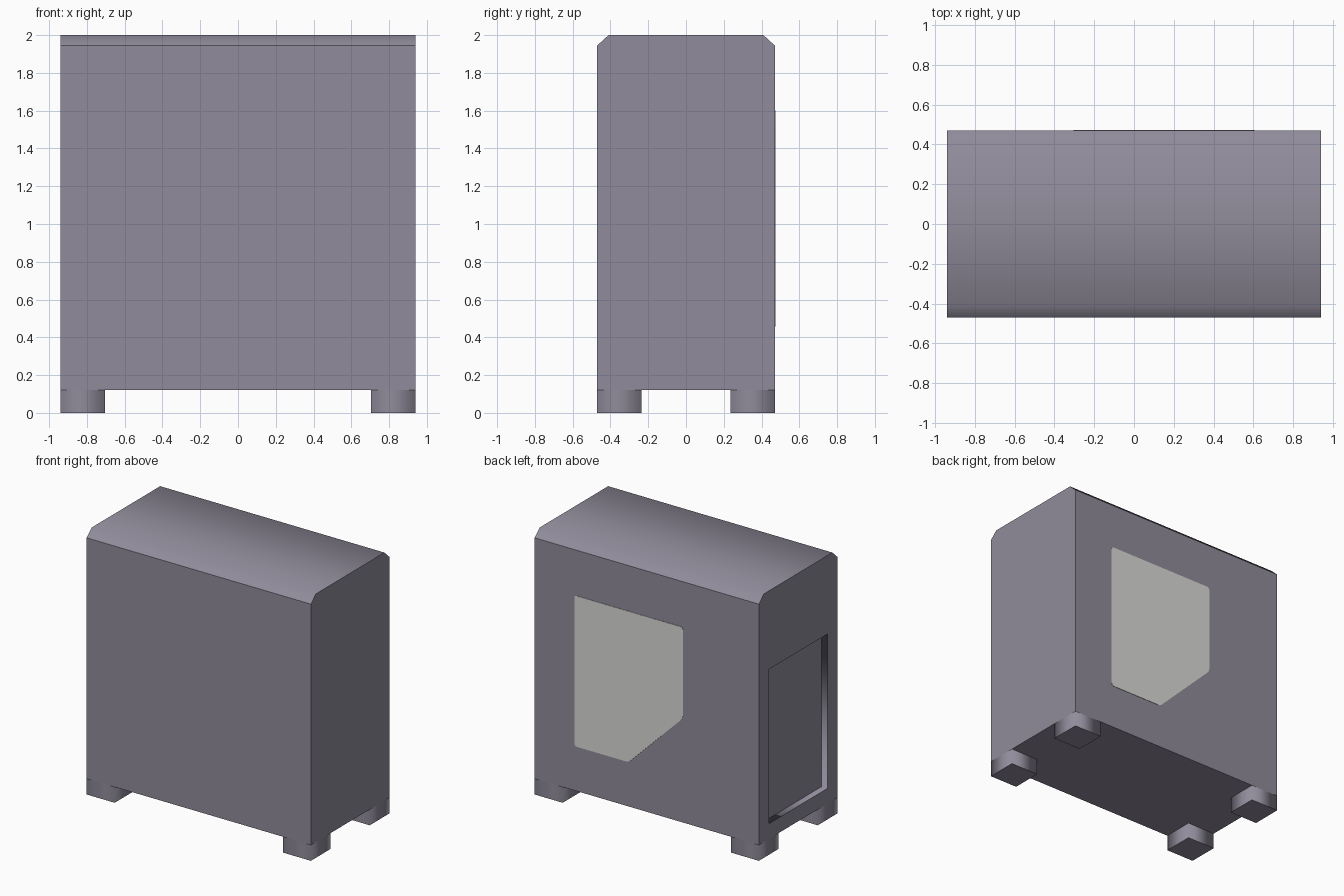
import bpy, bmesh
from math import radians

cube = bpy.data.objects.get("Cube")
if cube:
    bpy.data.objects.remove(cube, do_unlink=True)

W, D, H, BASE = 0.94, 0.47, 2.0, 0.12      # half width, half depth, height, foot height


def make_material(name, rgb):
    mat = bpy.data.materials.new(name)
    mat.use_nodes = True
    colour = (*rgb, 1.0)
    mat.diffuse_color = colour
    mat.node_tree.nodes["Principled BSDF"].inputs["Base Color"].default_value = colour
    return mat


grey_violet = make_material("grey violet", (0.28, 0.26, 0.325))
light_grey = make_material("light grey", (0.70, 0.70, 0.69))


def finish(name, bm, mat, soft_edge=lambda e: False):
    """Smooth shade, keeping edges over 45 degrees sharp unless soft_edge says otherwise."""
    bmesh.ops.recalc_face_normals(bm, faces=bm.faces[:])
    for f in bm.faces:
        f.smooth = True
    for e in bm.edges:
        e.smooth = e.calc_face_angle(0) < radians(45) or soft_edge(e)
    mesh = bpy.data.meshes.new(name)
    bm.to_mesh(mesh)
    bm.free()
    mesh.materials.append(mat)
    obj = bpy.data.objects.new(name, mesh)
    bpy.context.collection.objects.link(obj)
    return obj


def prism(bm, points, offset):
    """Closed solid from a polygon pushed along offset; returns the first cap."""
    cap = bm.faces.new([bm.verts.new(p) for p in points])
    extruded = bmesh.ops.extrude_face_region(bm, geom=[cap], use_keep_orig=True)
    moved = [g for g in extruded["geom"] if isinstance(g, bmesh.types.BMVert)]
    bmesh.ops.translate(bm, verts=moved, vec=offset)
    return cap


# Case with chamfered top edges and a recessed panel in one end
bm = bmesh.new()
profile = [(-D, BASE), (D, BASE), (D, 1.945), (0.41, H), (-0.41, H), (-D, 1.945)]
end = prism(bm, [(-W, y, z) for y, z in profile], (2 * W, 0, 0))

panel_y, panel_low, panel_high, panel_depth = 0.35, 0.235, 1.405, 0.05
corners = [(-panel_y, panel_low), (panel_y, panel_low),
           (panel_y, panel_high), (-panel_y, panel_high)]
rim = [bm.verts.new((-W, y, z)) for y, z in corners]
back = [bm.verts.new((-W + panel_depth, y, z)) for y, z in corners]
outer = list(end.edges)
bmesh.ops.delete(bm, geom=[end], context='FACES_ONLY')
inner = [bm.edges.new((rim[i - 1], rim[i])) for i in range(4)]
bmesh.ops.triangle_fill(bm, edges=outer + inner, use_beauty=True)
for i in range(4):
    bm.faces.new((rim[i - 1], rim[i], back[i], back[i - 1]))
bm.faces.new(back)


def recess_corner(e):
    a, b = (v.co for v in e.verts)
    return abs(abs(a.y) - panel_y) < 0.001 and abs(a.x - b.x) > 0.01


finish("case", bm, grey_violet, recess_corner)


# Four square feet, softly shaded around their sides
def upright(e):
    return abs(e.verts[0].co.z - e.verts[1].co.z) > 0.01


FOOT = 0.235
for sx, side in ((1, "left"), (-1, "right")):
    for sy, end_name in ((-1, "front"), (1, "back")):
        bm = bmesh.new()
        xs, ys = (sx * W, sx * (W - FOOT)), (sy * D, sy * (D - FOOT))
        square = [(xs[0], ys[0], 0), (xs[1], ys[0], 0), (xs[1], ys[1], 0), (xs[0], ys[1], 0)]
        prism(bm, square, (0, 0, BASE))
        finish(f"{end_name}_{side}_foot", bm, grey_violet, upright)

# Side window with one clipped corner, on the back face
bm = bmesh.new()
outline = [(0.605, 1.60), (-0.305, 1.60), (-0.305, 0.91), (0.152, 0.457), (0.605, 0.457)]
pane = bm.faces.new([bm.verts.new((x, D, z)) for x, z in outline])
bmesh.ops.bevel(bm, geom=list(pane.verts), offset=0.02, segments=3,
                profile=0.5, affect='VERTICES')
points = [v.co.copy() for v in bm.faces[:][0].verts]
bm.free()
bm = bmesh.new()
prism(bm, points, (0, 0.003, 0))
finish("window", bm, light_grey)
